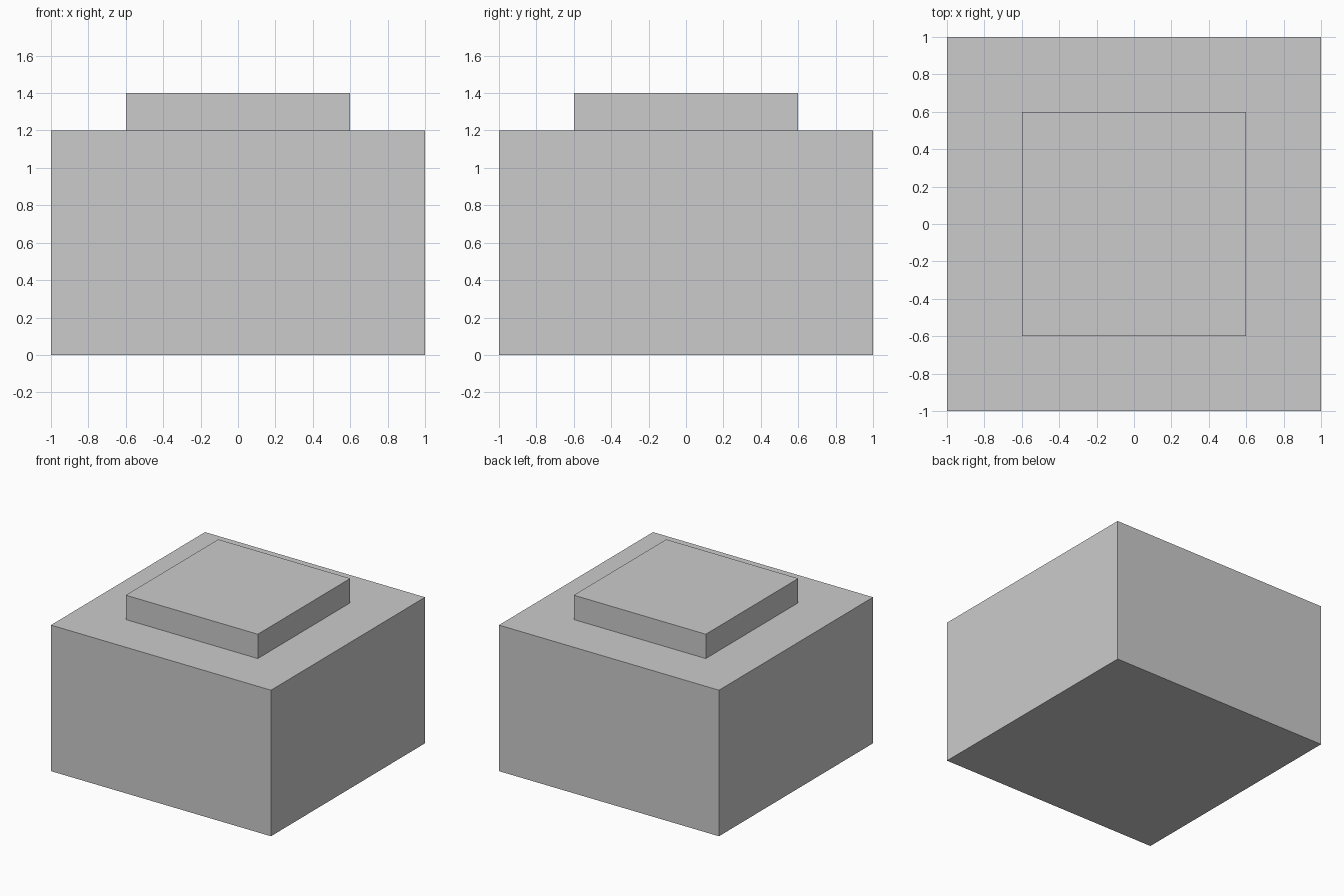
import bpy

if "Cube" in bpy.data.objects:
    bpy.data.objects.remove(bpy.data.objects["Cube"])


def box(name, size, z_bottom):
    """Add a box centred on x and y, resting on z_bottom."""
    bpy.ops.mesh.primitive_cube_add(size=1, location=(0, 0, z_bottom + size[2] / 2))
    obj = bpy.context.object
    obj.name = name
    obj.scale = size
    bpy.ops.object.transform_apply(location=False, rotation=False, scale=True)
    return obj


# Main block
box("base_block", (2.0, 2.0, 1.2), 0.0)

# Raised square plate on top
box("top_plate", (1.2, 1.2, 0.2), 1.2)
